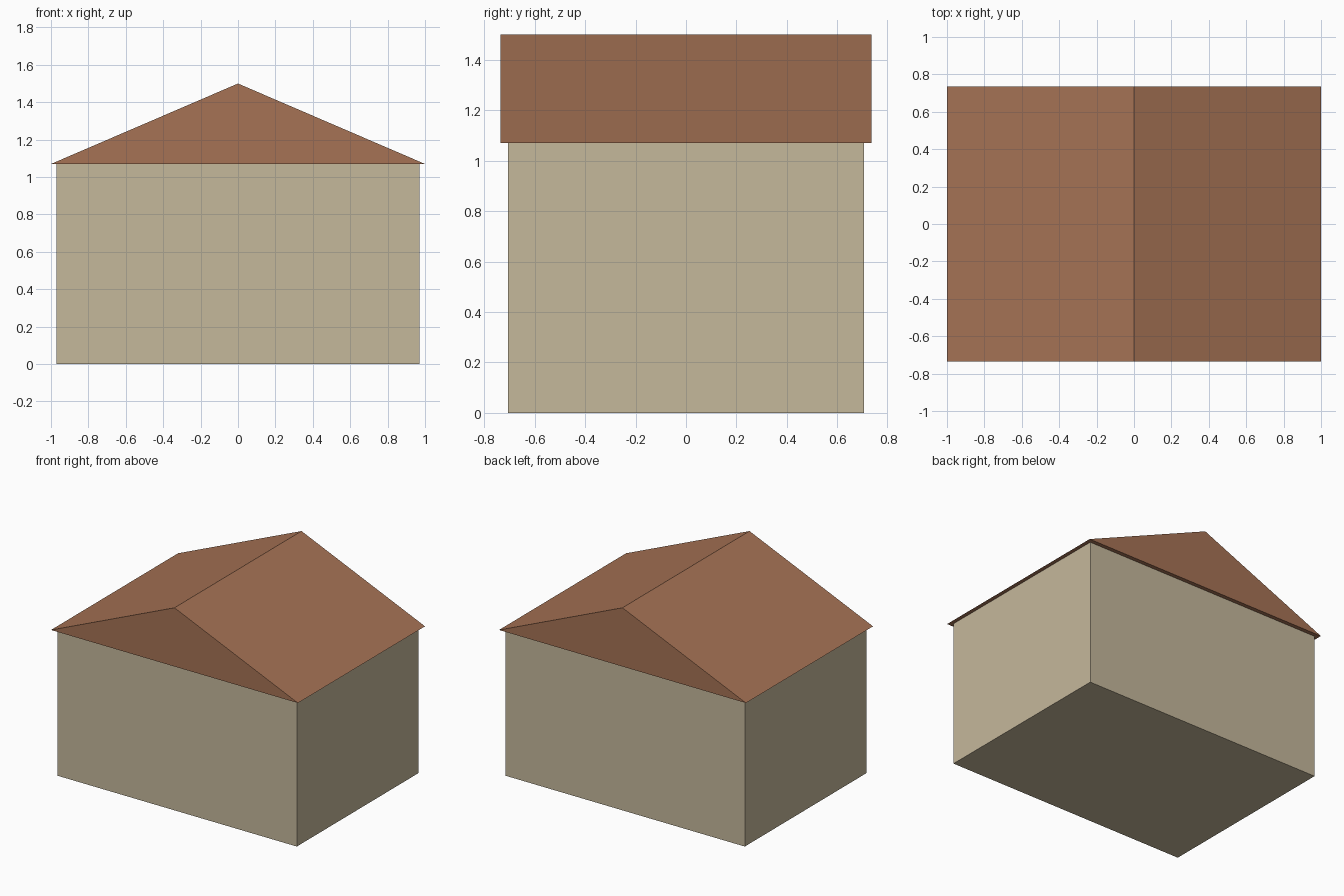
import bpy

if "Cube" in bpy.data.objects:
    bpy.data.objects.remove(bpy.data.objects["Cube"])

HALF_X, HALF_Y = 0.97, 0.705      # wall half sizes
ROOF_X, ROOF_Y = 1.0, 0.735       # roof half sizes with overhang
EAVE_Z, RIDGE_Z = 1.07, 1.5


def material(name, color):
    mat = bpy.data.materials.new(name)
    mat.diffuse_color = (*color, 1)
    mat.use_nodes = True
    mat.node_tree.nodes["Principled BSDF"].inputs["Base Color"].default_value = mat.diffuse_color
    return mat


def prism(name, profile, half_depth, mat):
    """Extrude an (x, z) profile along y, centred on y = 0."""
    n = len(profile)
    verts = [(x, y, z) for y in (-half_depth, half_depth) for x, z in profile]
    faces = [tuple(range(n)), tuple(reversed(range(n, 2 * n)))]
    faces += [(i, i + n, (i + 1) % n + n, (i + 1) % n) for i in range(n)]
    mesh = bpy.data.meshes.new(name)
    mesh.from_pydata(verts, [], faces)
    mesh.materials.append(mat)
    obj = bpy.data.objects.new(name, mesh)
    bpy.context.collection.objects.link(obj)
    return obj


# Walls: plain box standing on the ground
prism("walls", [(-HALF_X, 0), (HALF_X, 0), (HALF_X, EAVE_Z), (-HALF_X, EAVE_Z)],
      HALF_Y, material("plaster", (0.56, 0.48, 0.33)))

# Gable roof: triangular prism overhanging all walls
prism("roof", [(-ROOF_X, EAVE_Z), (ROOF_X, EAVE_Z), (0, RIDGE_Z)],
      ROOF_Y, material("tile", (0.38, 0.17, 0.09)))
